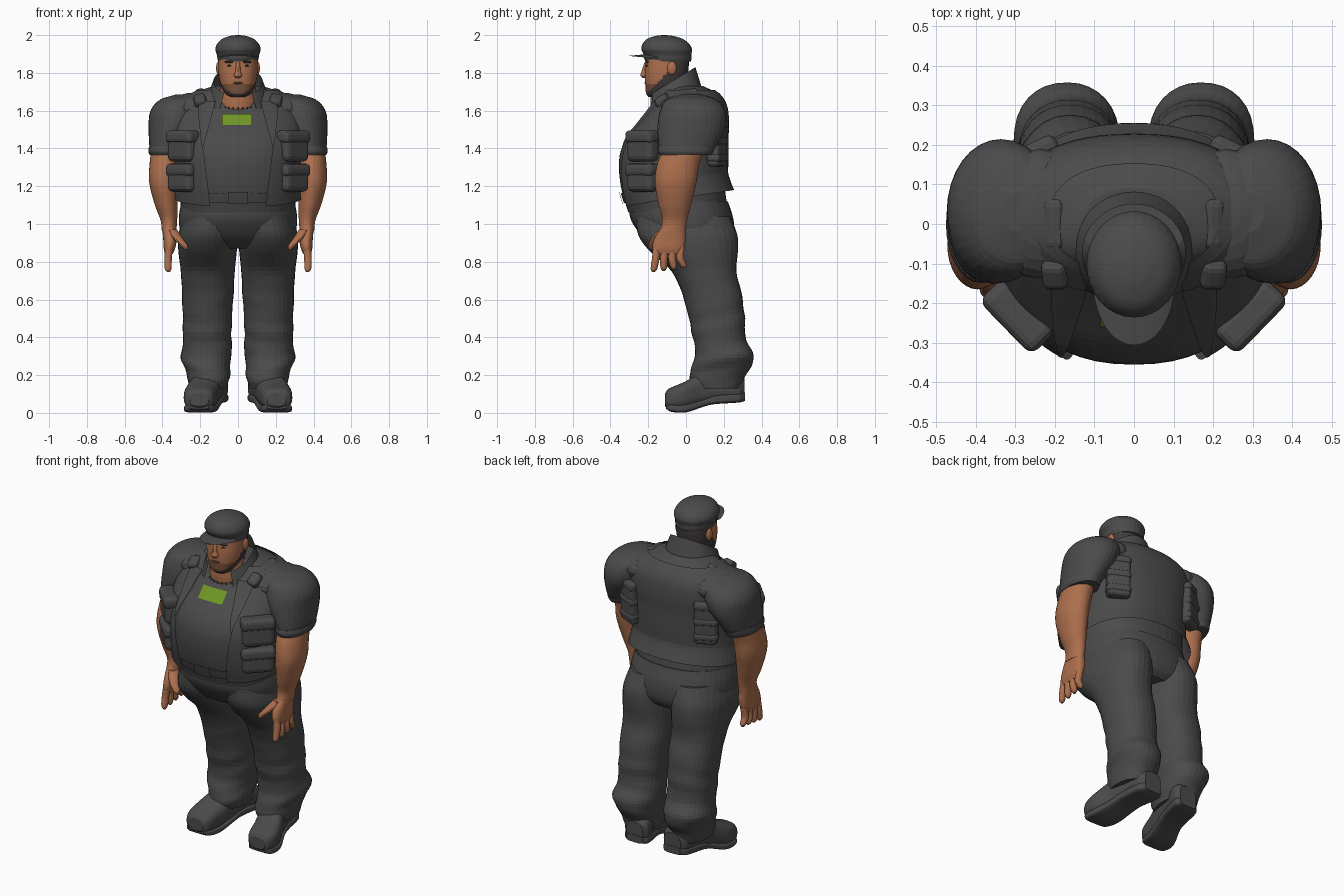
import bpy, bmesh
from math import sin, cos, asin, pi, copysign
from mathutils import Matrix, Vector, Euler

if "Cube" in bpy.data.objects:
    bpy.data.objects.remove(bpy.data.objects["Cube"])


def material(name, *rgb):
    m = bpy.data.materials.new(name)
    m.use_nodes = True
    m.diffuse_color = (*rgb, 1)
    shader = m.node_tree.nodes["Principled BSDF"]
    shader.inputs["Base Color"].default_value = (*rgb, 1)
    shader.inputs["Roughness"].default_value = 0.8
    return m


cloth = material("charcoal cloth", .07, .07, .07)
skin = material("tanned skin", .42, .16, .075)
stubble = material("brown stubble", .2, .085, .045)
dark = material("dark hair", .05, .043, .04)
green = material("green badge", .16, .31, .018)
made = []


def finish(name, bm, mats, mirror=False, rule=None):
    """Turn a bmesh into an object, colouring faces by an optional rule."""
    bmesh.ops.recalc_face_normals(bm, faces=bm.faces[:])
    if rule:
        for f in bm.faces:
            f.material_index = rule(f.calc_center_median())
    mesh = bpy.data.meshes.new(name)
    bm.to_mesh(mesh)
    bm.free()
    for m in mats if isinstance(mats, list) else [mats]:
        mesh.materials.append(m)
    ob = bpy.data.objects.new(name, mesh)
    bpy.context.scene.collection.objects.link(ob)
    if mirror:
        ob.modifiers.new("Mirror", 'MIRROR').use_mirror_merge = False
    made.append(ob)
    return ob


def curve(rings, t):
    """Smooth interpolation of ring values (t, a, b, ra, rb) at t."""
    last = len(rings) - 1
    i = max(k for k in range(last) if rings[k][0] <= t or k == 0)
    p, q = rings[i], rings[i + 1]
    h = q[0] - p[0]
    s = (t - p[0]) / h

    def slope(j, k):
        a, b = rings[max(j - 1, 0)], rings[min(j + 1, last)]
        return (b[k] - a[k]) / (b[0] - a[0]) * h

    def value(k):
        u = 1 - s
        return (p[k] * u * u * (1 + 2 * s) + q[k] * s * s * (1 + 2 * u)
                + slope(i, k) * s * u * u - slope(i + 1, k) * s * s * u)
    return [value(k) for k in range(1, 5)]


def oval(angle, power):
    """Superellipse point, starting at the front."""
    s, c = sin(angle), cos(angle)
    e = 2 / power
    return copysign(abs(s) ** e, s), -copysign(abs(c) ** e, c)


def loft(name, rings, mats, axis='Z', power=2, sides=32, fold=0, mirror=False, rule=None):
    bm = bmesh.new()
    rows = []
    levels = [p[0] + (q[0] - p[0]) * k / 5 for p, q in zip(rings, rings[1:]) for k in range(5)]
    for t in levels + [rings[-1][0]]:
        a, b, ra, rb = curve(rings, t)
        row = []
        for k in range(sides):
            ang = 2 * pi * k / sides
            x, y = oval(ang, power)
            # cloth folds fade out with height
            wave = sin(44 * t + 2 * sin(ang + 1)) + .5 * sin(71 * t + 3 * cos(ang))
            g = 1 + fold * max(0, .8 - t) * wave
            x, y = a + ra * x * g, b + rb * y * g
            row.append(bm.verts.new((x, y, t) if axis == 'Z' else (x, t, y)))
        rows.append(row)
    for lo, hi in zip(rows, rows[1:]):
        for k in range(sides):
            n = (k + 1) % sides
            bm.faces.new((lo[k], lo[n], hi[n], hi[k]))
    bm.faces.new(rows[0])
    bm.faces.new(rows[-1])
    return finish(name, bm, mats, mirror, rule)


def sheet(name, f, nu, nv, mat, thick=.006, mirror=False):
    """Thin panel through the points f(u, v)."""
    bm = bmesh.new()
    g = [[bm.verts.new(f(i / nu, j / nv)) for i in range(nu + 1)] for j in range(nv + 1)]
    for j in range(nv):
        for i in range(nu):
            bm.faces.new((g[j][i], g[j][i + 1], g[j + 1][i + 1], g[j + 1][i]))
    bmesh.ops.solidify(bm, geom=bm.faces[:], thickness=thick)
    return finish(name, bm, mat, mirror)


def block(name, loc, size, turn=(0, 0, 0), bevel=.02):
    bm = bmesh.new()
    bmesh.ops.create_cube(bm, size=1)
    bmesh.ops.scale(bm, vec=size, verts=bm.verts)
    bmesh.ops.bevel(bm, geom=bm.edges[:], offset=bevel, segments=3, profile=.5, affect='EDGES')
    bm.transform(Matrix.Translation(loc) @ Euler(turn).to_matrix().to_4x4())
    return finish(name, bm, cloth, True)


def ball(name, loc, size, mat, mirror=True):
    bm = bmesh.new()
    bmesh.ops.create_uvsphere(bm, u_segments=20, v_segments=12, radius=1)
    bm.transform(Matrix.Translation(loc) @ Matrix.Diagonal((*size, 1)))
    return finish(name, bm, mat, mirror)


# Torso in the shirt; the vest, belt and badge follow its surface
TORSO = [(1.06, 0, -.04, .30, .265), (1.2, 0, -.07, .31, .275), (1.35, 0, -.073, .315, .28),
         (1.45, 0, -.055, .325, .262), (1.55, 0, -.01, .325, .22), (1.64, 0, .02, .29, .175),
         (1.7, 0, .02, .22, .13), (1.73, 0, .0, .13, .09)]
SHAPE = 2.3
loft("shirt", TORSO, cloth, power=SHAPE, sides=48)


def body(z, ang, off):
    a, b, ra, rb = curve(TORSO, z)
    x, y = oval(ang, SHAPE)
    return Vector((a + (ra + off) * x, b + (rb + off) * y, z))


def angle_at(x, z):
    ratio = min(1, abs(x) / curve(TORSO, z)[2])
    return copysign(asin(ratio ** (SHAPE / 2)), x)


def panel(name, x0, x1, z0, z1, off, mat=cloth):
    def f(u, v):
        z = z0 + (z1 - z0) * v
        return body(z, angle_at(x0 + (x1 - x0) * u, z), off)
    return sheet(name, f, 12, 4, mat)


def opening(z):
    return angle_at(.175 - .25 * max(0, z - 1.4) - .12 * max(0, 1.4 - z), z)


def vest(u, v):
    z = 1.09 + .62 * v
    start = opening(z)
    ang = start + (2 * pi - 2 * start) * u
    back = (1 - cos(ang)) / 2
    flare = .03 * back * max(0, 1 - 6 * v)
    return body(z + .09 * back * (1 - v), ang, .018 + flare)


def lapel(u, v):
    z = 1.41 + .24 * v
    return body(z, opening(z) - .02 + (.03 + .3 * v) * u, .032)


def collar(u, v):
    ang = .6 + (2 * pi - 1.2) * u
    back = (1 - cos(ang)) / 2
    x, y = oval(ang, 2)
    return ((.17 - .04 * v) * x, -.06 - .015 * v + (.15 - .025 * v) * y,
            1.6 + .1 * back + v * (.08 + .05 * back))


sheet("vest", vest, 56, 28, cloth, thick=.01)
sheet("vest_lapels", lapel, 6, 8, cloth, thick=.01, mirror=True)
sheet("vest_collar", collar, 36, 6, cloth, thick=.014)
ball("vest_shoulders", (.235, .025, 1.61), (.14, .165, .085), cloth)
panel("belt", -.15, .15, 1.11, 1.165, .008)
panel("belt_buckle", -.05, .05, 1.105, 1.17, .016)
panel("chest_badge", -.083, .072, 1.523, 1.583, .008, green)

# Vest pouches, flaps and shoulder straps
for label, z, tall in (("chest", 1.41, .16), ("waist", 1.24, .14)):
    block(label + "_pouches", (.292, -.228, z), (.18, .085, tall), (0, 0, .8), .03)
    block(label + "_pouch_flaps", (.294, -.232, z + tall * .32), (.192, .09, .07), (0, 0, .8), .025)
block("back_pouches", (.25, .165, 1.43), (.13, .07, .25), (0, 0, -.45))
for z in (1.35, 1.44, 1.53):
    block("back_pouch_bands", (.252, .167, z), (.138, .075, .05), (0, 0, -.45))
block("shoulder_straps", (.2, 0, 1.69), (.055, .13, .045), (.1, .25, 0))
block("strap_clips", (.2, -.125, 1.652), (.065, .08, .055), (.6, .2, 0))

# Sleeves, arms and hands
loft("sleeves", [(1.375, .385, 0, .08, .135), (1.42, .38, .01, .09, .155),
                 (1.52, .345, .03, .128, .18), (1.6, .325, .035, .138, .172),
                 (1.66, .3, .03, .11, .13), (1.685, .29, .03, .04, .05)], cloth, mirror=True)
loft("sleeve_cuffs", [(1.365, .387, -.002, .08, .137), (1.385, .387, -.002, .088, .147),
                      (1.41, .384, .004, .087, .149)], cloth, mirror=True)
loft("forearms", [(.96, .365, -.07, .038, .068), (1.02, .366, -.06, .044, .066),
                  (1.1, .38, -.06, .06, .085), (1.22, .395, -.055, .075, .11),
                  (1.32, .39, -.04, .078, .112), (1.42, .385, 0, .07, .11)], skin, mirror=True)
loft("palms", [(.84, .365, -.095, .02, .07), (.87, .363, -.095, .03, .083),
               (.92, .36, -.085, .036, .083), (.98, .365, -.068, .036, .064)],
     skin, power=2.4, mirror=True)
for k, finger in enumerate(("index", "middle", "ring", "little")):
    y = -.16 + .043 * k
    tip = .745 + .007 * k
    loft(finger + "_fingers", [(tip, .368, y - .012 + .01 * k, .007, .007),
                               (tip + .015, .37, y - .01 + .009 * k, .017, .017),
                               (.82, .37, y, .02, .02), (.88, .364, y + .005, .02, .02)],
         skin, sides=12, mirror=True)
loft("thumbs", [(.865, .275, -.185, .008, .008), (.885, .285, -.18, .02, .02),
                (.92, .315, -.16, .026, .026), (.97, .35, -.11, .028, .035)],
     skin, sides=14, mirror=True)

# Trousers: the thighs swell into the hips
loft("trouser_hips", [(.87, 0, .04, .17, .17), (.9, 0, .025, .25, .215), (.95, 0, .005, .3, .25),
                      (1.03, 0, -.022, .313, .272), (1.12, 0, -.04, .3, .262)],
     cloth, power=2.3, sides=48)
loft("trouser_legs", [(.13, .155, .165, .1, .13), (.2, .158, .165, .113, .15),
                      (.29, .168, .205, .132, .158), (.38, .163, .18, .129, .14),
                      (.5, .162, .163, .13, .148), (.62, .16, .14, .136, .157),
                      (.75, .16, .095, .143, .172), (.86, .161, .04, .155, .235),
                      (.94, .158, .01, .158, .262), (1.04, .14, -.015, .15, .25)],
     cloth, power=2.2, fold=.045, mirror=True)

# Boots, with soles that drop towards the toe
loft("boots", [(-.11, .205, .07, .05, .035), (-.095, .205, .073, .07, .053),
               (-.06, .204, .08, .083, .062), (0, .195, .092, .087, .076),
               (.08, .17, .125, .08, .088), (.18, .15, .145, .076, .09),
               (.28, .13, .135, .078, .072), (.31, .125, .13, .055, .055)],
     cloth, axis='Y', power=2.7, mirror=True)
loft("boot_soles", [(-.105, .205, .035, .05, .014), (-.08, .205, .026, .077, .02),
                    (0, .195, .025, .087, .022), (.1, .165, .055, .077, .02),
                    (.15, .155, .07, .077, .024), (.28, .13, .08, .079, .025),
                    (.312, .125, .085, .055, .022)], cloth, axis='Y', power=4, mirror=True)


# Neck and head: hair at the back, beard along the jaw, stubbled chin
def head_colour(c):
    if c.y > -.085 or c.z < 1.7 + (c.y + .2):
        return 2
    return 1 if c.z < 1.738 else 0


loft("neck", [(1.55, 0, -.05, .11, .11), (1.62, 0, -.08, .108, .108), (1.74, 0, -.095, .09, .085)],
     skin)
loft("head", [(1.672, 0, -.148, .045, .048), (1.688, 0, -.135, .068, .075),
              (1.73, 0, -.115, .09, .1), (1.79, 0, -.105, .102, .113),
              (1.85, 0, -.1, .103, .115), (1.92, 0, -.1, .1, .11)],
     [skin, stubble, dark], power=2.3, sides=56, rule=head_colour)
loft("nose", [(1.772, 0, -.217, .012, .01), (1.785, 0, -.219, .022, .021),
              (1.81, 0, -.217, .014, .018), (1.855, 0, -.208, .012, .012)], skin, sides=12)
ball("ears", (.102, -.075, 1.825), (.014, .025, .036), skin)
ball("eyes", (.042, -.204, 1.838), (.016, .008, .006), dark)
ball("eyebrows", (.045, -.206, 1.858), (.028, .01, .007), dark)
ball("mouth", (0, -.212, 1.747), (.03, .008, .006), stubble, mirror=False)

# Neck chain
ring = bmesh.new()
for k in range(28):
    ang = 2 * pi * k / 28
    spot = Matrix.Translation((.113 * sin(ang), -.08 - .114 * cos(ang), 1.63 - .018 * cos(ang)))
    bmesh.ops.create_icosphere(ring, subdivisions=1, radius=.006, matrix=spot)
finish("neck_chain", ring, cloth)

# Flat cap with a short peak
loft("cap", [(1.875, 0, -.095, .104, .119), (1.9, 0, -.098, .113, .127),
             (1.925, 0, -.102, .12, .134), (1.955, 0, -.107, .109, .122),
             (1.982, 0, -.112, .08, .09), (1.997, 0, -.115, .035, .04), (2, 0, -.115, .01, .01)],
     cloth)
loft("cap_band", [(1.86, 0, -.095, .104, .12), (1.875, 0, -.096, .109, .125),
                  (1.893, 0, -.097, .111, .126)], cloth)


def peak(u, v):
    ang = (u - .5) * 2.5
    reach = v * cos(ang) ** .6
    return (.107 * sin(ang), -.1 - .118 * cos(ang) - .088 * reach,
            1.876 + .022 * cos(ang) - .008 * reach)


sheet("cap_peak", peak, 24, 6, cloth, thick=.02)

# Smooth shading with crisp edges
for ob in bpy.context.view_layer.objects:
    ob.select_set(ob in made)
bpy.context.view_layer.objects.active = made[0]
bpy.ops.object.shade_smooth_by_angle(angle=.7)
